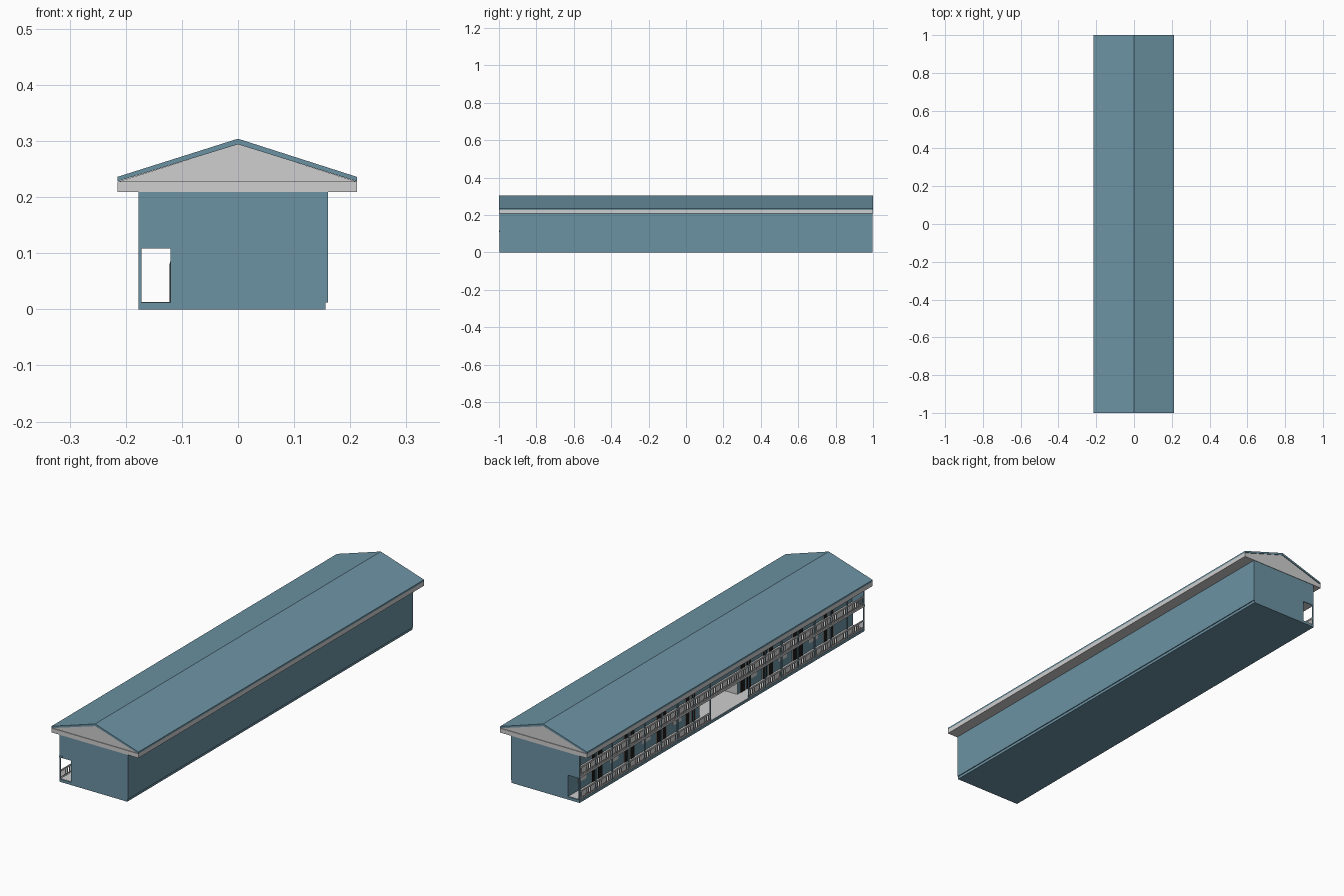
import bpy, bmesh

if "Cube" in bpy.data.objects:
    bpy.data.objects.remove(bpy.data.objects["Cube"])

def mat(name, rgb):
    m = bpy.data.materials.new(name)
    m.diffuse_color = (*rgb, 1)
    m.use_nodes = True
    m.node_tree.nodes["Principled BSDF"].inputs["Base Color"].default_value = m.diffuse_color
    return m

BLUE = mat("slate_blue", (0.15, 0.29, 0.37))
GREY = mat("light_grey", (0.62, 0.62, 0.62))
BLACK = mat("black", (0.01, 0.01, 0.01))

def boxes(name, material, items):
    """One object from boxes given as (x0, x1, y0, y1, z0, z1)."""
    bm = bmesh.new()
    for x0, x1, y0, y1, z0, z1 in items:
        r = bmesh.ops.create_cube(bm, size=1)
        for v in r["verts"]:
            v.co = (x0 + (v.co.x + .5) * (x1 - x0),
                    y0 + (v.co.y + .5) * (y1 - y0),
                    z0 + (v.co.z + .5) * (z1 - z0))
    return finish(name, material, bm)

def finish(name, material, bm):
    bmesh.ops.recalc_face_normals(bm, faces=bm.faces)
    me = bpy.data.meshes.new(name)
    bm.to_mesh(me)
    bm.free()
    me.materials.append(material)
    ob = bpy.data.objects.new(name, me)
    bpy.context.collection.objects.link(ob)
    return ob

def prism(name, material, profile, y0, y1):
    """Extrude an x-z profile along y."""
    bm = bmesh.new()
    f = bm.faces.new([bm.verts.new((x, y0, z)) for x, z in profile])
    r = bmesh.ops.extrude_face_region(bm, geom=[f])
    for v in r["geom"]:
        if isinstance(v, bmesh.types.BMVert):
            v.co.y = y1
    return finish(name, material, bm)

L = 0.998             # half length of the walls
XO, XI, XR = -0.177, -0.12, 0.16   # gallery edge, room wall, rear wall
F1, F2, TOP = 0.012, 0.112, 0.21   # floor levels and wall top
LOB0, LOB1 = -0.19, 0.08           # open lobby in the middle

# Roof slab with gables and eaves band
prism("roof", BLUE, [(-.215, .228), (-.215, .236), (0, .304), (.212, .236), (.212, .228), (0, .294)], -1, 1)
prism("gable", GREY, [(-.212, .228), (.21, .228), (0, .2945)], -.997, .997)
boxes("eaves_band", GREY, [(-.215, .212, -1, 1, .209, .228)])

# Ground slab, room blocks around the lobby, upper storey block
boxes("ground_slab", BLUE, [(XO, .156, -L, L, 0, F1)])
boxes("room_blocks", BLUE, [(XI, XR, -L, LOB0, F1, F2), (XI, XR, LOB1, L, F1, F2),
                            (.08, XR, LOB0, LOB1, F1, F2), (XI, XR, -L, L, F2, TOP)])

# Gallery floors and lobby floor
boxes("gallery_floors", GREY, [(XO + .001, XI, -L + .005, L - .005, F1, F1 + .001),
                               (XI, .08, LOB0, LOB1, F1, F1 + .001),
                               (XO, XI, -L + .005, L - .005, .108, .117)])
boxes("lobby_lining", GREY, [(.078, .08, LOB0, LOB1, F1, F2),
                             (XI, .08, LOB0, LOB0 + .002, F1, F2),
                             (XI, .08, LOB1 - .002, LOB1, F1, F2)])

# Lobby steps rising to the rear
boxes("lobby_steps", GREY, [(-.06 + .014 * i, -.046 + .014 * i, y, y + .07, F1, F1 + .01 * (i + 1))
                            for i in range(9) for y in (-.17, -.01)])

# Upper end panels, closed above the ground floor openings
boxes("end_panels", BLUE, [(XO, XI, s - .003, s + .003, .108, TOP) for s in (-L + .003, L - .003)])
boxes("end_beam_cap", BLUE, [(XO, -.162, -1, -L, .108, .117)])

# Gallery posts: eight bays, the lobby gap, then seven bays
step_n, step_s = (L - .0025 - LOB1) / 8, (L - .0025 + LOB0) / 7
posts = [LOB1 + step_n * i for i in range(9)] + [LOB0 - step_s * i for i in range(8)]
posts.sort()
boxes("gallery_posts", BLUE, [(XO, XO + .005, y - .0025, y + .0025, F1, TOP) for y in posts])

# Balustrades: handrail, bottom rail and balusters in every bay
rails, balusters = [], []
for a, b in zip(posts, posts[1:]):
    for z in (F1, .117):
        if z == F1 and abs(a - LOB0) < .001:
            continue                      # lobby entrance stays open
        rails.append((XO, XO + .005, a, b, z + .032, z + .038))
        rails.append((XO + .001, XO + .004, a, b, z + .004, z + .008))
        n = round((b - a) / .0125)
        for i in range(1, n):
            y = a + (b - a) * i / n
            balusters.append((XO + .001, XO + .004, y - .0018, y + .0018, z, z + .033))
boxes("handrails", GREY, rails)
boxes("balusters", GREY, balusters)

# Paired doors and windows along both gallery walls
doors, frames, windows = [], [], []
for y in (.775, .55, .325, .11, -.22, -.42, -.63, -.845):
    for z in (F1, .117):
        for d in (-.001, .041):
            yy = y + d if y != .11 else y + d + .012
            if y == -.22:
                yy -= .045
            doors.append((XI - .002, XI, yy - .014, yy + .014, z, z + .07))
            frames.append((XI - .001, XI, yy - .017, yy + .017, z, z + .073))
        w = y + .125
        if LOB0 - .05 < w < LOB1 + .05 and z == F1:
            continue
        windows.append((XI - .001, XI, w - .03, w + .03, z + .035, z + .07))
boxes("doors", BLACK, doors)
boxes("door_frames", GREY, frames)
boxes("windows", GREY, windows)
